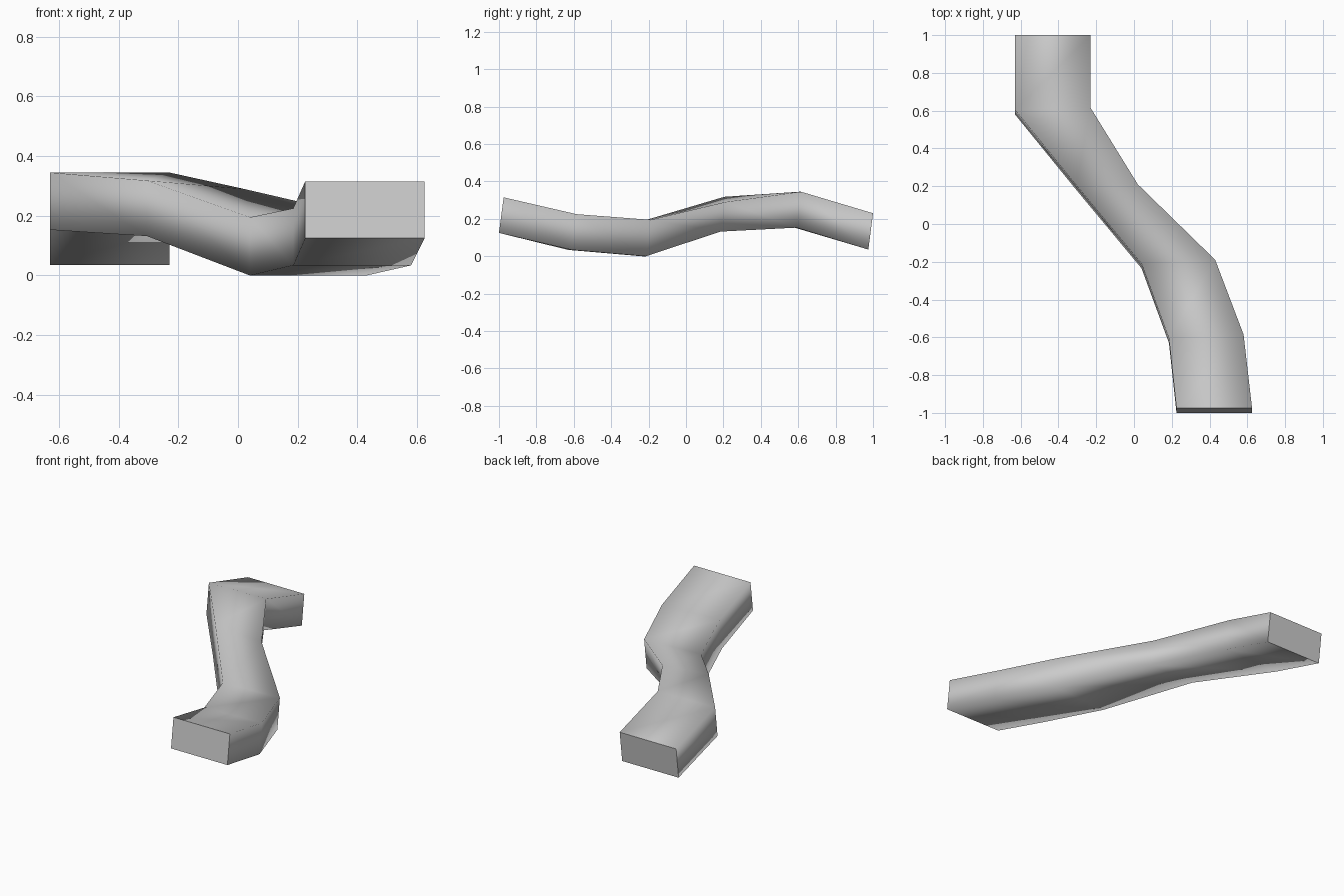
import bpy, bmesh

if "Cube" in bpy.data.objects:
    bpy.data.objects.remove(bpy.data.objects["Cube"], do_unlink=True)

# One plain grey for the whole part
grey = bpy.data.materials.new("plain_grey")
grey.use_nodes = True
grey.diffuse_color = (0.6, 0.6, 0.6, 1)
shader = next(n for n in grey.node_tree.nodes if n.type == "BSDF_PRINCIPLED")
shader.inputs["Base Color"].default_value = (0.6, 0.6, 0.6, 1)

# Rectangular stations: (left edge x, y, z top), (right edge x, y, z top)
stations = [
    ((0.225, -0.975, 0.315), (0.625, -0.975, 0.315)),
    ((0.185, -0.605, 0.225), (0.58, -0.585, 0.225)),
    ((0.04, -0.21, 0.195), (0.43, -0.19, 0.195)),
    ((-0.305, 0.205, 0.318), (0.02, 0.21, 0.29)),
    ((-0.63, 0.605, 0.345), (-0.23, 0.615, 0.345)),
    ((-0.63, 1.0, 0.23), (-0.23, 1.0, 0.23)),
]
floors = [0.125, 0.034, 0.0, 0.132, 0.153, 0.036]
LEAN = -0.025  # lower edges sit slightly forward of the upper ones


def build_duct():
    bm = bmesh.new()
    rings = []
    for (a, b), floor in zip(stations, floors):
        corners = [a, b, (b[0], b[1] + LEAN, floor), (a[0], a[1] + LEAN, floor)]
        rings.append([bm.verts.new(c) for c in corners])
    # Walls between neighbouring stations
    for near, far in zip(rings, rings[1:]):
        for i in range(4):
            j = (i + 1) % 4
            bm.faces.new((near[i], near[j], far[j], far[i])).smooth = True
    # Flat end caps with crisp rims
    for ring in (rings[0], rings[-1]):
        cap = bm.faces.new(ring)
        for edge in cap.edges:
            edge.smooth = False
    bmesh.ops.recalc_face_normals(bm, faces=bm.faces)
    mesh = bpy.data.meshes.new("bent_duct")
    bm.to_mesh(mesh)
    bm.free()
    mesh.materials.append(grey)
    duct = bpy.data.objects.new("bent_duct", mesh)
    bpy.context.collection.objects.link(duct)


build_duct()
